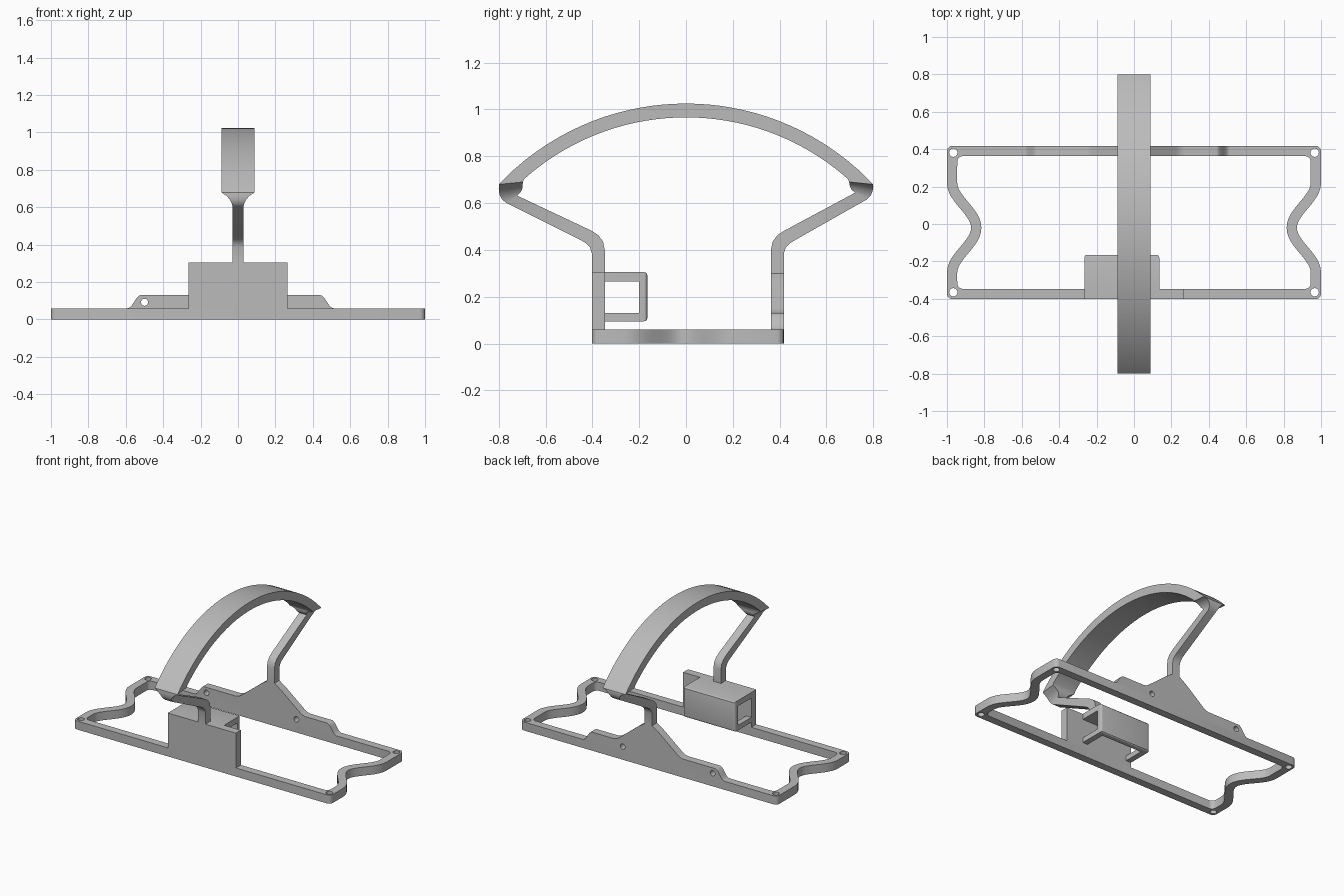
import bpy, bmesh, math
from mathutils import Vector, Matrix

cube = bpy.data.objects.get("Cube")
if cube:
    bpy.data.objects.remove(cube, do_unlink=True)

grey = bpy.data.materials.new("plain grey")
grey.use_nodes = True
grey.diffuse_color = (0.5, 0.5, 0.5, 1)
grey.node_tree.nodes["Principled BSDF"].inputs["Base Color"].default_value = (0.5, 0.5, 0.5, 1)

FRONT, BACK, T = -0.402, 0.418, 0.055     # outer faces and bar thickness
FRAME_Z, PANEL_Z, POST = 0.06, 0.305, 0.029


def finish(name, bm):
    bmesh.ops.recalc_face_normals(bm, faces=bm.faces)
    mesh = bpy.data.meshes.new(name)
    bm.to_mesh(mesh)
    bm.free()
    mesh.materials.append(grey)
    obj = bpy.data.objects.new(name, mesh)
    bpy.context.collection.objects.link(obj)
    return obj


def smooth(obj, angle=30):
    bpy.ops.object.select_all(action="DESELECT")
    obj.select_set(True)
    bpy.context.view_layer.objects.active = obj
    bpy.ops.object.shade_smooth_by_angle(angle=math.radians(angle))


def box_mesh(lo, hi):
    bm = bmesh.new()
    lo, hi = Vector(lo), Vector(hi)
    bmesh.ops.create_cube(bm, size=1, matrix=Matrix.Translation((lo + hi) / 2)
                          @ Matrix.Diagonal((*(hi - lo), 1)))
    return bm


def strip(name, sections, closed=False):
    """Join four-cornered cross-sections into a bar."""
    bm = bmesh.new()
    rings = [[bm.verts.new(p) for p in s] for s in sections]
    pairs = list(zip(rings, rings[1:])) + ([(rings[-1], rings[0])] if closed else [])
    for a, b in pairs:
        for i in range(4):
            j = (i + 1) % 4
            bm.faces.new((a[i], a[j], b[j], b[i]))
    if not closed:
        bm.faces.new(rings[0])
        bm.faces.new(rings[-1])
    return finish(name, bm)


def cut(obj, cutter):
    cutter.hide_render = True
    cutter.hide_set(True)
    mod = obj.modifiers.new("cut", "BOOLEAN")
    mod.operation, mod.object, mod.solver = "DIFFERENCE", cutter, "EXACT"


def hole_cutter(name, centres, radius, depth, rotation=Matrix()):
    bm = bmesh.new()
    for c in centres:
        bmesh.ops.create_cone(bm, cap_ends=True, segments=24, radius1=radius, radius2=radius,
                              depth=depth, matrix=Matrix.Translation(c) @ rotation)
    return finish(name, bm)


# Base frame: a closed ring with rounded corners and wavy ends
def corner(y, sign):
    pairs = []
    for k in range(5):
        a = math.pi / 2 * k / 4
        s, c = math.sin(a), math.cos(a)
        pairs.append(((0.97 + 0.03 * s, y + sign * 0.03 * (1 - c)),
                      (0.915 + 0.03 * s, y + sign * (T + 0.03 * (1 - c)))))
    return pairs


side = corner(FRONT, 1)
for k in range(25):
    t = -1 + k / 12
    x = 0.9725 - 0.129 * (1 + math.cos(math.pi * t)) / 2
    slope = 0.129 * math.pi / 2 * math.sin(math.pi * t) / 0.24
    n = Vector((1, -slope)).normalized() * T / 2
    p = Vector((x, -0.02 + 0.24 * t))
    side.append((tuple(p + n), tuple(p - n)))
side += corner(BACK, -1)[::-1]
ring = side + [((-o[0], o[1]), (-i[0], i[1])) for o, i in reversed(side)]
frame = strip("base_frame", [[(*o, 0), (*i, 0), (*i, FRAME_Z), (*o, FRAME_Z)]
                             for o, i in ring], closed=True)
smooth(frame)
cut(frame, hole_cutter("frame_hole_cutter", [(sx * 0.966, y, 0.03) for sx in (-1, 1)
                                             for y in (FRONT + 0.037, BACK - 0.037)], 0.022, 0.2))

# Front panel
finish("front_panel", box_mesh((-0.265, FRONT, FRAME_Z), (0.265, FRONT + T, PANEL_Z)))

# Hollow holder behind the panel, open at both ends and under the middle
y0, y1 = FRONT + T, -0.165
bm = box_mesh((-0.265, y0, 0.095), (0.135, y1, PANEL_Z))
edges = [e for e in bm.edges if all(v.co.y > y1 - 0.01 for v in e.verts)]
bmesh.ops.bevel(bm, geom=edges, offset=0.014, segments=3, profile=0.5, affect="EDGES")
holder = finish("holder", bm)
smooth(holder)
cut(holder, finish("holder_tunnel_cutter", box_mesh((-0.4, y0 - 0.05, 0.13), (0.3, -0.2, 0.265))))
cut(holder, finish("holder_floor_cutter", box_mesh((-0.225, y0 - 0.05, 0.05), (0.095, -0.2, 0.2))))

# Back web: low plate with curved ends rising to a neck
def s_end(x_low, x_high):
    """Curved step from the frame up to the plate."""
    pts, r = [], (0.13 - FRAME_Z) / 2
    for k in range(13):
        t = k / 12
        pts.append((x_low + (x_high - x_low) * t, FRAME_Z + r * (1 - math.cos(math.pi * t))))
    return pts


rise = [(0.27, 0.13), (0.245, 0.136), (0.225, 0.15), (0.085, 0.262), (0.06, 0.28), (POST, 0.3)]
profile = s_end(-0.59, -0.52) + [(-x, z) for x, z in rise] + rise[::-1] + s_end(0.51, 0.44)[::-1]
bm = bmesh.new()
face = bm.faces.new([bm.verts.new((x, BACK - T, z)) for x, z in profile])
new = bmesh.ops.extrude_face_region(bm, geom=[face])["geom"]
bmesh.ops.translate(bm, vec=(0, T, 0), verts=[v for v in new if isinstance(v, bmesh.types.BMVert)])
web = finish("back_web", bm)
smooth(web)
cut(web, hole_cutter("web_hole_cutter", [(x, BACK - T / 2, 0.092) for x in (-0.5, 0.2)],
                     0.019, 0.2, Matrix.Rotation(math.pi / 2, 4, "X")))


# Handle: two bent arms flaring into a wide arched grip
def arm(sign, face_y, base_z, lift):
    """Outer and inner points with half width, from the post to the flare."""
    f = abs(face_y)
    return [(sign * yo, zo, sign * yi, zi, w) for yo, zo, yi, zi, w in (
        (f, base_z, f - T, base_z, POST),
        (f, 0.385, f - T, 0.40, POST),
        (f + 0.008, 0.41, f - 0.048, 0.435, POST),
        (f + 0.025, 0.428, f - 0.028, 0.462, POST),
        (f + 0.05, 0.443, f + 0.002, 0.482, POST),
        (0.77, 0.602 + lift, 0.722, 0.632 + lift, POST),
        (0.788, 0.618 + lift, 0.707, 0.645 + lift, 0.033),
        (0.797, 0.638 + lift, 0.70, 0.66 + lift, 0.042),
        (0.80, 0.66 + lift, 0.698, 0.672 + lift, 0.06),
        (0.799, 0.68, 0.697, 0.69, 0.089))]


arch = []
for k in range(33):
    t = -1 + k / 16
    yo, yi = 0.785 * t, 0.69 * t
    arch.append((yo, 1.025 - 1.099 + math.sqrt(1.099 ** 2 - yo ** 2),
                 yi, 0.966 - 1.04 + math.sqrt(1.04 ** 2 - yi ** 2), 0.089))
path = arm(-1, FRONT, PANEL_Z, 0) + arch + arm(1, BACK, 0.3, 0.012)[::-1]
handle = strip("handle", [[(-w, yo, zo), (w, yo, zo), (w, yi, zi), (-w, yi, zi)]
                          for yo, zo, yi, zi, w in path])
smooth(handle)
